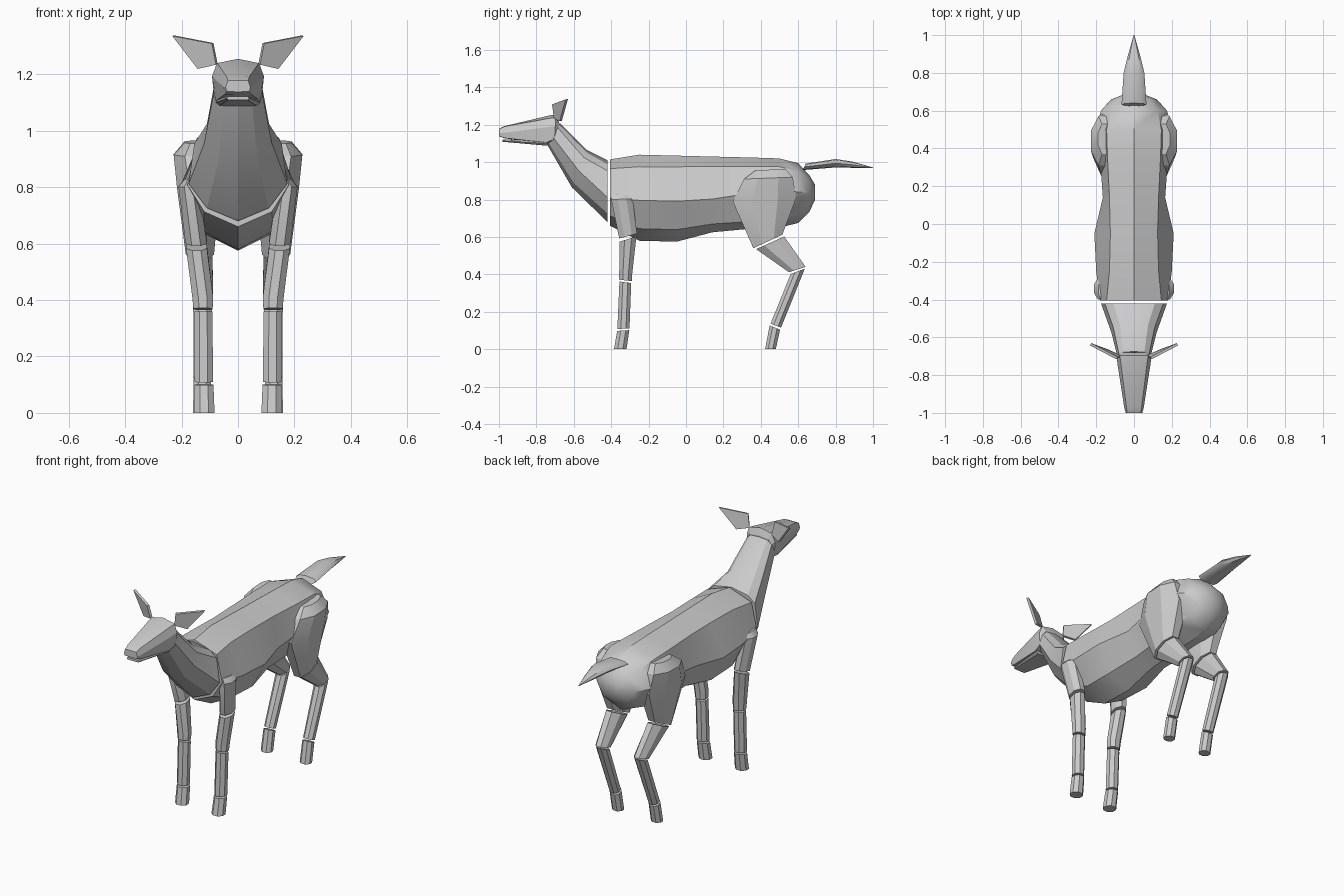
import bpy, bmesh, math
from mathutils import Vector


def loft(name, rings, mirror=False, smooth=25):
    """Skin a list of equal-length point rings and cap both ends."""
    bm = bmesh.new()
    rows = [[bm.verts.new(p) for p in ring] for ring in rings]
    n = len(rows[0])
    for a, b in zip(rows, rows[1:]):
        for i in range(n):
            j = (i + 1) % n
            bm.faces.new((a[i], a[j], b[j], b[i]))
    bm.faces.new(rows[0])
    bm.faces.new(rows[-1])
    bmesh.ops.recalc_face_normals(bm, faces=bm.faces)
    return finish(name, bm, mirror, smooth)


def finish(name, bm, mirror, smooth, thickness=0):
    mesh = bpy.data.meshes.new(name)
    bm.to_mesh(mesh)
    bm.free()
    ob = bpy.data.objects.new(name, mesh)
    bpy.context.collection.objects.link(ob)
    if thickness:
        mod = ob.modifiers.new("Thickness", 'SOLIDIFY')
        mod.thickness, mod.offset = thickness, 0
    if mirror:
        ob.modifiers.new("Mirror", 'MIRROR').use_mirror_merge = False
    if smooth:
        bpy.ops.object.select_all(action='DESELECT')
        ob.select_set(True)
        bpy.context.view_layer.objects.active = ob
        bpy.ops.object.shade_smooth_by_angle(angle=math.radians(smooth))
    return ob


def section(top, bottom, half):
    """Symmetric ring: top/bottom are (y, z), half lists (x, fraction downwards)."""
    t, b = Vector((0, *top)), Vector((0, *bottom))
    right = [t.lerp(b, f) + Vector((x, 0, 0)) for x, f in half]
    left = [Vector((-p.x, p.y, p.z)) for p in reversed(right)]
    return [t] + right + [b] + left


def limb_ring(front, back, cx, rx, n=8):
    """Octagon between a front and a back (y, z) point, centred on x = cx."""
    f, b = Vector((0, *front)), Vector((0, *back))
    c, r = (f + b) / 2, (b - f) / 2
    k = 1 / math.cos(math.pi / n)
    angles = [2 * math.pi * (i + 0.5) / n for i in range(n)]
    return [c + r * k * math.cos(a) + Vector((cx + rx * k * math.sin(a), 0, 0))
            for a in angles]


def limb(name, *rings):
    return loft(name, [limb_ring(*r) for r in rings], mirror=True)


# Torso
torso = [
    (-.405, 1.015, .66, (.145, .14), (.18, .58), (.12, .85)),
    (-.25, 1.04, .58, (.13, .14), (.20, .53), (.125, .86)),
    (-.05, 1.035, .575, (.125, .13), (.21, .53), (.13, .86)),
    (.14, 1.03, .625, (.13, .13), (.165, .56), (.10, .89)),
    (.35, 1.025, .645, (.14, .13), (.18, .50), (.11, .90)),
    (.50, 1.02, .65, (.145, .12), (.20, .47), (.12, .88)),
    (.60, .995, .675, (.125, .14), (.175, .48), (.11, .86)),
    (.66, .93, .735, (.085, .14), (.12, .48), (.08, .86)),
    (.69, .88, .80, (.035, .14), (.045, .48), (.035, .86)),
]
loft("torso", [section((y, t), (y, b), h) for y, t, b, *h in torso], smooth=35)

# Neck
loft("neck", [
    section((-.42, 1.01), (-.42, .68), [(.11, .06), (.155, .17), (.175, .6), (.11, .86)]),
    section((-.53, 1.065), (-.61, .865), [(.075, .05), (.11, .2), (.12, .55), (.07, .88)]),
    section((-.675, 1.21), (-.74, 1.09), [(.055, .05), (.08, .2), (.085, .6), (.05, .9)]),
])

# Head and lower jaw
loft("head", [
    section((-1.0, 1.178), (-1.0, 1.138), [(.036, .02), (.044, .6), (.04, .98)]),
    section((-.97, 1.193), (-.97, 1.128), [(.040, .03), (.052, .55), (.046, .98)]),
    section((-.73, 1.25), (-.75, 1.093), [(.07, .1), (.088, .4), (.08, .92)]),
    section((-.695, 1.255), (-.705, 1.10), [(.075, .1), (.092, .4), (.085, .85)]),
    section((-.68, 1.215), (-.685, 1.135), [(.06, .1), (.078, .4), (.07, .85)]),
])
loft("lower_jaw", [
    section((-.98, 1.122), (-.98, 1.109), [(.035, .02), (.04, .5), (.035, .98)]),
    section((-.74, 1.112), (-.74, 1.088), [(.072, .02), (.08, .5), (.065, .98)]),
])

# Ears
bm = bmesh.new()
bm.faces.new([bm.verts.new(p) for p in (
    (.075, -.70, 1.235), (.14, -.67, 1.22), (.23, -.637, 1.337), (.09, -.71, 1.31))])
finish("ears", bm, True, 0, thickness=.014)

# Front legs: shoulder, forearm, shank, hoof
limb("front_shoulder",
     ((-.357, .592), (-.262, .618), .148, .038),
     ((-.40, .80), (-.285, .805), .175, .036),
     ((-.395, .83), (-.30, .825), .17, .018))
limb("front_forearm",
     ((-.355, .575), (-.265, .603), .147, .037),
     ((-.357, .41), (-.287, .41), .125, .037),
     ((-.358, .372), (-.29, .364), .124, .034))
limb("front_shank",
     ((-.356, .362), (-.293, .354), .123, .033),
     ((-.367, .108), (-.302, .112), .122, .033))
limb("front_hoof",
     ((-.368, .098), (-.303, .102), .121, .034),
     ((-.385, 0), (-.318, 0), .119, .036))

# Hind legs: thigh, shin, shank, hoof
limb("hind_thigh",
     ((.36, .54), (.515, .612), .135, .05),
     ((.25, .79), (.59, .81), .14, .076),
     ((.31, .91), (.57, .92), .16, .068),
     ((.37, .955), (.53, .965), .155, .035))
limb("hind_shin",
     ((.375, .535), (.525, .603), .135, .045),
     ((.55, .412), (.64, .44), .125, .036))
limb("hind_shank",
     ((.56, .403), (.635, .43), .125, .034),
     ((.452, .137), (.508, .115), .127, .03))
limb("hind_hoof",
     ((.447, .127), (.503, .105), .127, .031),
     ((.423, 0), (.48, 0), .127, .032))

# Tail
tail_half = lambda w: [(w * .7, .1), (w, .5), (w * .7, .9)]
loft("tail", [
    section((.64, .992), (.625, .958), tail_half(.066)),
    section((.80, 1.017), (.80, .972), tail_half(.055)),
    section((.89, 1.003), (.89, .97), tail_half(.033)),
    section((1.0, .972), (1.0, .968), tail_half(.002)),
], smooth=40)
